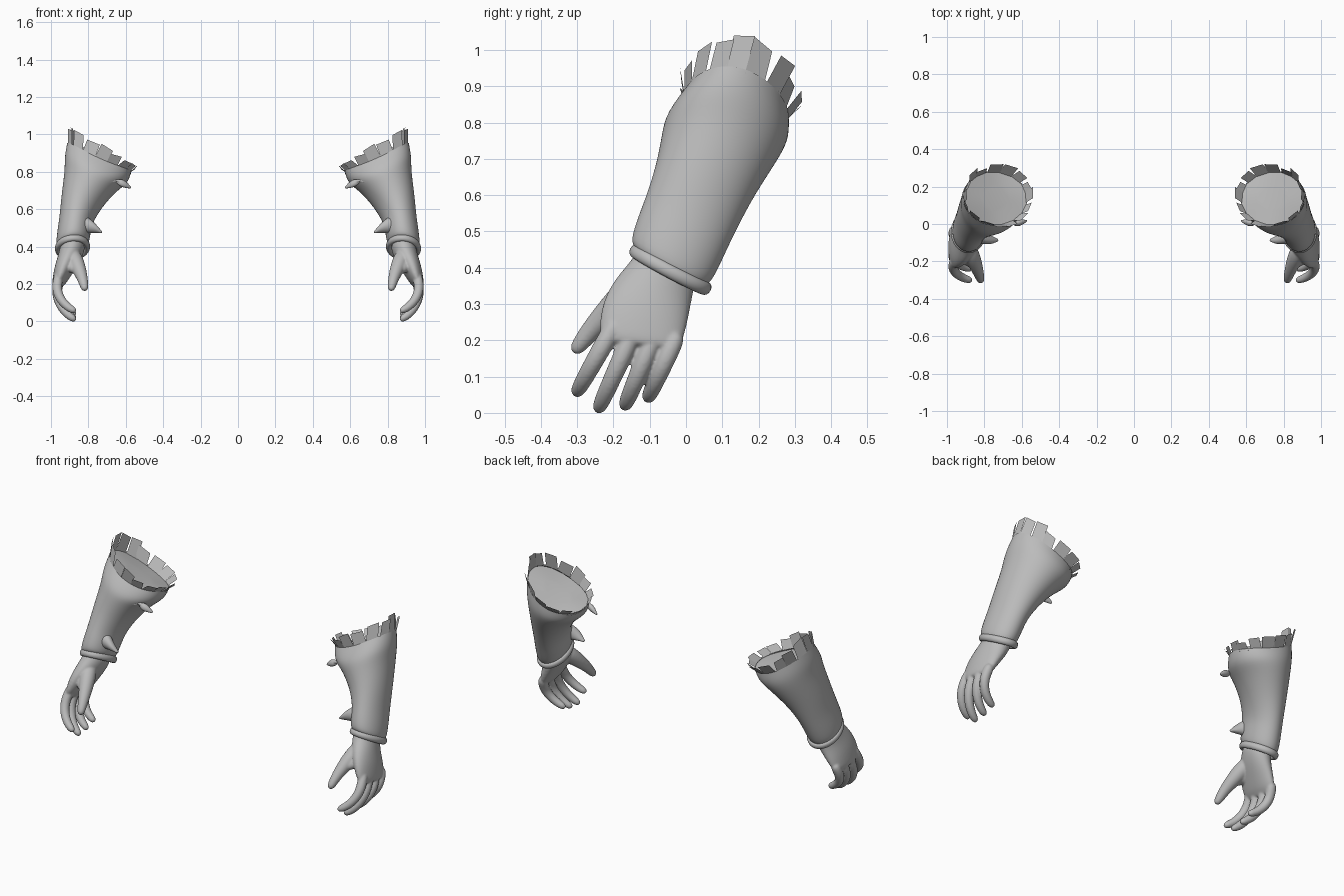
import bpy, bmesh, math, random
from mathutils import Vector

if "Cube" in bpy.data.objects:
    bpy.data.objects.remove(bpy.data.objects["Cube"])

random.seed(11)
grey = bpy.data.materials.new("grey")
grey.diffuse_color = (0.5, 0.5, 0.5, 1)
grey.use_nodes = True
grey.node_tree.nodes["Principled BSDF"].inputs["Base Color"].default_value = grey.diffuse_color


def make(name, bm, subdiv=0, smooth=True, fuse=0):
    """Turn a bmesh into an object mirrored across x = 0."""
    bmesh.ops.recalc_face_normals(bm, faces=bm.faces)
    me = bpy.data.meshes.new(name)
    bm.to_mesh(me)
    bm.free()
    me.materials.append(grey)
    me.polygons.foreach_set("use_smooth", [smooth] * len(me.polygons))
    ob = bpy.data.objects.new(name, me)
    bpy.context.collection.objects.link(ob)
    if subdiv:
        mod = ob.modifiers.new("subdivide", 'SUBSURF')
        mod.levels = mod.render_levels = subdiv
    if fuse:
        mod = ob.modifiers.new("fuse", 'REMESH')
        mod.mode, mod.voxel_size, mod.use_smooth_shade = 'VOXEL', fuse, True
        mod = ob.modifiers.new("soften", 'SMOOTH')
        mod.factor, mod.iterations = 0.5, 8
    ob.modifiers.new("pair", 'MIRROR').use_mirror_merge = False
    return ob


def ellipse(c, u, v, a, saddle=0):
    p = Vector(c) + Vector(u) * math.cos(a) + Vector(v) * math.sin(a)
    p.z += saddle * math.cos(a) ** 2
    return p


def loft(bm, rings, n=16, caps=True, loop=False):
    """Skin a list of (centre, half axis, half axis[, saddle]) ellipses."""
    rows = [[bm.verts.new(ellipse(*r[:3], math.tau * i / n, *r[3:])) for i in range(n)]
            for r in rings]
    pairs = list(zip(rows, rows[1:])) + ([(rows[-1], rows[0])] if loop else [])
    for a, b in pairs:
        for i in range(n):
            j = (i + 1) % n
            bm.faces.new((a[i], a[j], b[j], b[i]))
    if caps and not loop:
        bm.faces.new(rows[0])
        bm.faces.new(rows[-1])
    return bm


def tube(bm, pts, radii, n=10, flat=1.0):
    """Round limb along a path, with a rounded tip."""
    pts = [Vector(p) for p in pts]
    rings = []
    for i, (p, r) in enumerate(zip(pts, radii)):
        t = (pts[min(i + 1, len(pts) - 1)] - pts[max(i - 1, 0)]).normalized()
        u = t.cross(Vector((1, 0, 0.3))).normalized()
        rings.append((p, u * r, t.cross(u) * r * flat))
    p, u, v = rings[-1]
    tip = (pts[-1] - pts[-2]).normalized() * radii[-1]
    rings += [(p + tip * 0.7, u * 0.7, v * 0.7), (p + tip, u * 0.3, v * 0.3)]
    return loft(bm, rings, n)


# flared sleeve: slanted rim with a band below it on the inner side
RIM = ((.742, .138, .845), (.174, 0, .078), (.005, .147, -.025), .032)
make("sleeve", loft(bmesh.new(), [
    ((.885, -.042, .405), (.080, 0, -.008), (0, .100, -.052)),
    ((.885, -.040, .42), (.090, 0, -.008), (0, .115, -.055)),
    ((.875, -.012, .49), (.091, 0, 0), (0, .122, -.050)),
    ((.865, .012, .545), (.090, 0, .012), (0, .126, -.045)),
    ((.837, .055, .645), (.108, 0, .035), (0, .138, -.038)),
    ((.787, .100, .745), (.140, 0, .055), (0, .168, -.025), .01),
    ((.758, .114, .79), (.172, 0, .072), (0, .174, -.022), .02),
    RIM], 20, False), 2)

# shallow lining closing the opening
bm = bmesh.new()
centre = Vector(RIM[0])
edge = [ellipse(*RIM[:3], math.tau * i / 32, RIM[3]) for i in range(32)]
outer = [bm.verts.new(centre + (p - centre) * .975 - Vector((0, 0, .010))) for p in edge]
inner = [bm.verts.new(centre + (p - centre) * .5 - Vector((0, 0, .008))) for p in edge]
for i in range(32):
    j = (i + 1) % 32
    bm.faces.new((outer[i], outer[j], inner[j], inner[i]))
bm.faces.new(inner)
make("sleeve_lining", bm)

# ragged ring of flat tabs along the rim, splayed outward on the inner side
bm = bmesh.new()
count = 16
axis = Vector((-.29, .26, .90))
for k in range(count):
    a = math.tau * (k + random.uniform(-.15, .15)) / count
    half = random.uniform(.17, .21)
    out = Vector(RIM[1]) * math.cos(a) + Vector(RIM[2]) * math.sin(a)
    height = .064 + .022 * math.cos(a) + random.uniform(-.01, .01)
    splay = random.uniform(0, .3) + .45 * (1 - math.cos(a)) / 2
    rise = (axis + out.normalized() * splay).normalized() * height
    p, q = (ellipse(*RIM[:3], a + s * half, RIM[3]) - out * .02 for s in (-1, 1))
    skew = (q - p) * random.uniform(-.2, .2)
    bm.faces.new([bm.verts.new(w) for w in (
        p - rise * .12, q - rise * .12,
        q + rise * random.uniform(.9, 1.1) + skew,
        p + rise * random.uniform(.9, 1.1) + skew)])
make("rim_tabs", bm, smooth=False)

# rolled cuff around the wrist
cuff = []
C, U, V = (.885, -.043, .395), (.080, 0, -.006), (0, .098, -.052)
normal = Vector(U).cross(Vector(V)).normalized()
for k in range(24):
    out = (ellipse(C, U, V, math.tau * k / 24) - Vector(C)).normalized()
    cuff.append((ellipse(C, U, V, math.tau * k / 24), out * .017, normal * .021))
make("cuff", loft(bmesh.new(), cuff, 8, loop=True), 1)

# pointed fasteners on the inner front of the sleeve
make("upper_fastener", tube(
    bmesh.new(), [(.72, .015, .755), (.685, -.005, .762), (.635, .0, .748), (.58, .015, .718)],
    [.040, .048, .034, .009], flat=.8), 2)
make("lower_fastener", tube(
    bmesh.new(), [(.86, -.05, .525), (.815, -.075, .515), (.77, -.085, .497), (.737, -.086, .48)],
    [.052, .050, .032, .012], flat=.8), 2)

# hand: palm, fingers and thumb fused into one skin
hand = loft(bmesh.new(), [
    ((.885, -.050, .42), (.066, 0, 0), (0, .082, -.040)),
    ((.885, -.062, .385), (.069, 0, 0), (0, .087, -.038)),
    ((.903, -.092, .335), (.062, 0, .01), (0, .108, -.034)),
    ((.932, -.114, .275), (.051, 0, .012), (0, .121, -.026)),
    ((.955, -.124, .215), (.038, 0, .008), (0, .118, -.018)),
    ((.964, -.126, .195), (.030, 0, .004), (0, .106, -.014)),
    ((.966, -.128, .182), (.022, 0, .004), (0, .092, -.012))])

# four curled fingers: base y, base z, tip y, tip z
for by, bz, ty, tz in ((-.209, .220, -.300, .058), (-.153, .205, -.240, .013),
                       (-.094, .195, -.168, .020), (-.037, .188, -.104, .042)):
    path = [(x, by + (ty - by) * t, bz + (tz - bz) * t)
            for x, t in ((.955, -.25), (.967, .1), (.967, .38), (.947, .66), (.912, .88), (.884, .98))]
    tube(hand, path, [.027, .0285, .0275, .026, .024, .021])

# thumb, its fleshy base and the web towards the palm
tube(hand, [(.895, -.11, .37), (.870, -.165, .325), (.848, -.215, .275),
            (.831, -.262, .228), (.821, -.296, .184)],
     [.045, .048, .040, .030, .024])
tube(hand, [(.915, -.11, .35), (.900, -.16, .31), (.882, -.20, .285)], [.045, .045, .032])
make("hand", hand, 2, fuse=.005)
